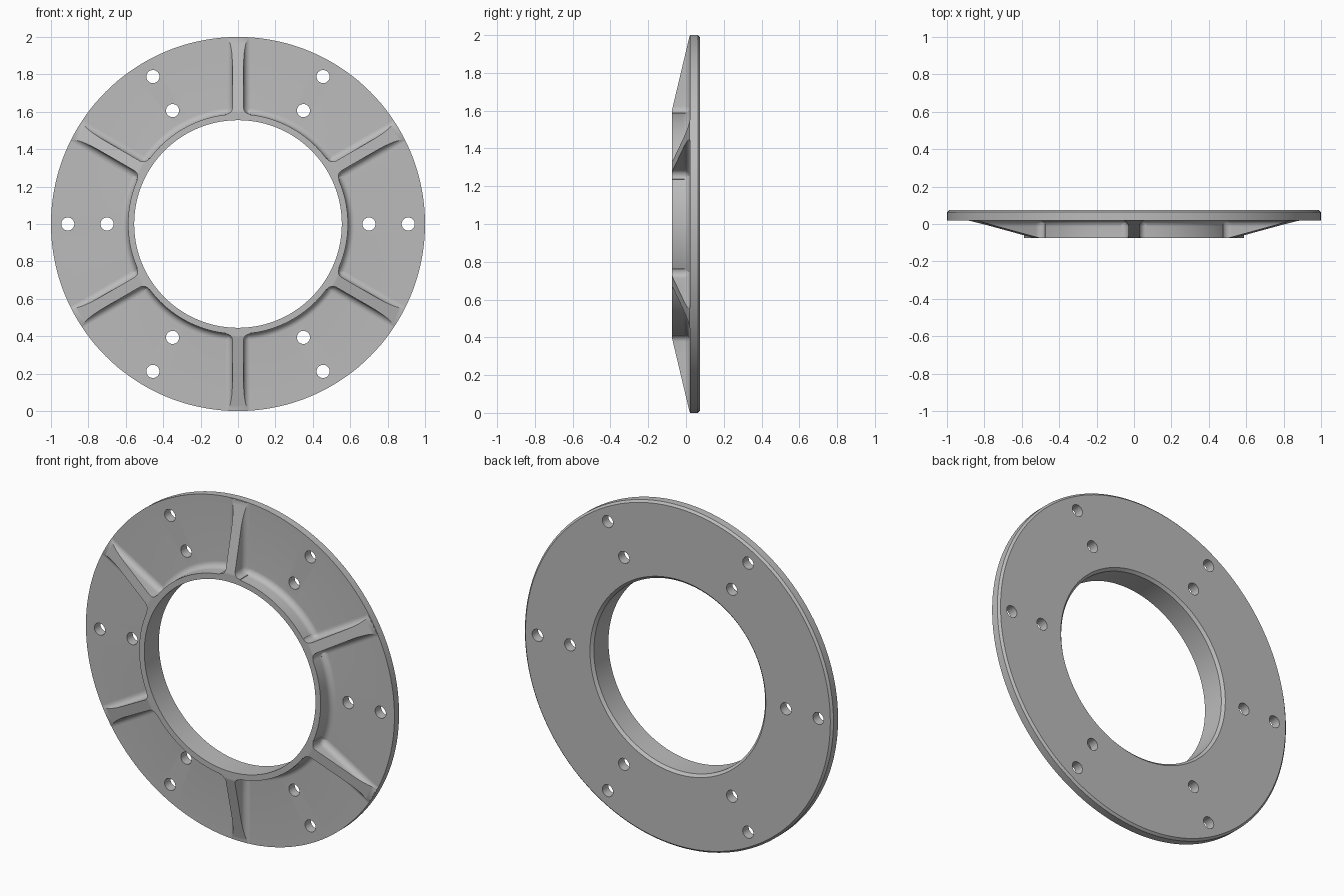
import bpy, bmesh
from math import sin, cos, pi, sqrt, radians
from mathutils import Matrix, Vector

cube = bpy.data.objects.get("Cube")
if cube:
    bpy.data.objects.remove(cube, do_unlink=True)

SEGMENTS = 144
FRONT, PLATE, BACK = -0.075, 0.02, 0.075   # depth of hub face, plate face, back face
BORE, HUB, RIM = 0.555, 0.588, 1.0         # radii
FILLET = 0.035
RIB_HALF = 0.03

metal = bpy.data.materials.new("grey metal")
metal.use_nodes = True
grey = (0.5, 0.5, 0.5, 1)
metal.diffuse_color = grey
metal.node_tree.nodes["Principled BSDF"].inputs["Base Color"].default_value = grey


def finish(bm, name):
    bmesh.ops.remove_doubles(bm, verts=bm.verts, dist=0.00005)
    bmesh.ops.recalc_face_normals(bm, faces=bm.faces)
    mesh = bpy.data.meshes.new(name)
    bm.to_mesh(mesh)
    bm.free()
    mesh.materials.append(metal)
    obj = bpy.data.objects.new(name, mesh)
    bpy.context.collection.objects.link(obj)
    return obj


def activate(obj):
    bpy.ops.object.select_all(action='DESELECT')
    obj.select_set(True)
    bpy.context.view_layer.objects.active = obj


def smooth(obj):
    activate(obj)
    bpy.ops.object.shade_smooth_by_angle(angle=radians(30))


def polar(r, y, ang, side=0.0):
    """Point at radius r along ang, shifted sideways, around the ring axis."""
    return Vector((r * cos(ang) - side * sin(ang), y,
                   1 + r * sin(ang) + side * cos(ang)))


def skin(bm, rings, closed):
    """Bridge equal closed rings of points with quads."""
    rows = [[bm.verts.new(p) for p in ring] for ring in rings]
    pairs = list(zip(rows, rows[1:]))
    if closed:
        pairs.append((rows[-1], rows[0]))
    for a, b in pairs:
        for i in range(len(a)):
            j = (i + 1) % len(a)
            bm.faces.new((a[i], a[j], b[j], b[i]))
    if not closed:
        bm.faces.new(rows[0])
        bm.faces.new(rows[-1])


def flare(t, radius):
    """Extra width of a concave fillet at distance t from its foot."""
    t = min(max(t, 0), radius)
    return radius - sqrt(radius ** 2 - (radius - t) ** 2)


# Plate and hub, turned from one profile
profile = [(BORE, FRONT), (HUB, FRONT)]
for i in range(9):
    a = i / 8 * pi / 2
    profile.append((HUB + FILLET * (1 - cos(a)), PLATE - FILLET * (1 - sin(a))))
profile += [(RIM, PLATE), (RIM, BACK - 0.012), (RIM - 0.012, BACK),
            (BORE + 0.015, BACK), (BORE, BACK - 0.015)]
bm = bmesh.new()
skin(bm, [[polar(r, y, 2 * pi * k / SEGMENTS) for r, y in profile]
          for k in range(SEGMENTS)], True)
flange = finish(bm, "flange_ring")

# Bolt holes, two on each of six spokes
bm = bmesh.new()
for k in range(6):
    for r in (0.70, 0.91):
        move = Matrix.Translation(polar(r, 0.05, k * pi / 3))
        bmesh.ops.create_cone(bm, cap_ends=True, segments=32, radius1=0.035,
                              radius2=0.035, depth=0.3,
                              matrix=move @ Matrix.Rotation(pi / 2, 4, 'X'))
cutter = finish(bm, "hole_cutter")
cutter.hide_render = True
activate(flange)
cut = flange.modifiers.new("bolt_holes", 'BOOLEAN')
cut.operation, cut.solver, cut.object = 'DIFFERENCE', 'EXACT', cutter
bpy.ops.object.modifier_apply(modifier=cut.name)
bpy.data.objects.remove(cutter, do_unlink=True)
smooth(flange)

# Tapered ribs with filleted feet and filleted corners at the hub
stations = [HUB - 0.008] + [HUB + FILLET * (i / 8) ** 2 for i in range(9)]
stations += [0.7, 0.8] + [0.84 + 0.155 * i / 12 for i in range(13)]


def rib_section(r, ang):
    height = (PLATE - FRONT) * min(1, (RIM - r) / 0.4)
    half = RIB_HALF + flare(r - HUB, FILLET)
    foot = min(height, FILLET)
    levels = [foot * (i / 8) ** 2 for i in range(9)] + [height]
    right = [(half + flare(t, FILLET), t) for t in levels]
    right.insert(0, (right[0][0], -0.01))
    outline = right + [(-w, t) for w, t in reversed(right)]
    return [polar(r, PLATE - t, ang, w) for w, t in outline]


for k in range(6):
    bm = bmesh.new()
    skin(bm, [rib_section(r, pi / 6 + k * pi / 3) for r in stations], False)
    smooth(finish(bm, f"rib_{k + 1}"))
